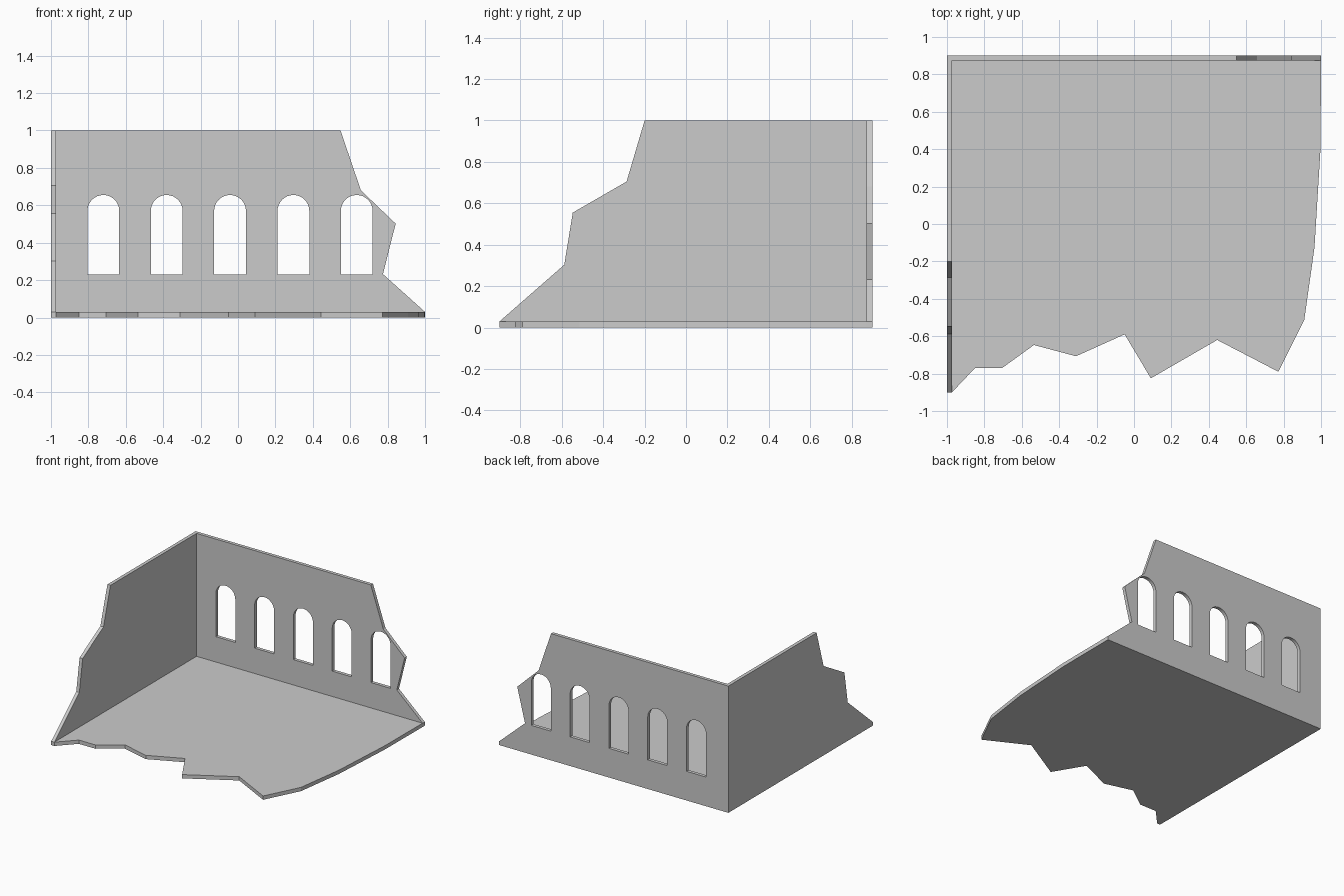
import bpy, bmesh, math
from mathutils import Vector

if "Cube" in bpy.data.objects:
    bpy.data.objects.remove(bpy.data.objects["Cube"])

T = 0.027  # slab thickness


def slab(name, loops, place, depth, hidden=lambda c: False):
    """Fill an outline (with optional holes), extrude it, drop faces buried in joints."""
    bm = bmesh.new()
    edges = []
    for loop in loops:
        vs = [bm.verts.new(place(a, b)) for a, b in loop]
        edges += [bm.edges.new((vs[i - 1], vs[i])) for i in range(len(vs))]
    bmesh.ops.triangle_fill(bm, use_beauty=True, edges=edges)
    res = bmesh.ops.extrude_face_region(bm, geom=bm.faces[:], use_keep_orig=True)
    moved = [g for g in res["geom"] if isinstance(g, bmesh.types.BMVert)]
    bmesh.ops.translate(bm, vec=Vector(depth), verts=moved)
    bmesh.ops.recalc_face_normals(bm, faces=bm.faces[:])
    buried = [f for f in bm.faces if hidden(f.calc_center_median())]
    bmesh.ops.delete(bm, geom=buried, context='FACES_ONLY')
    me = bpy.data.meshes.new(name)
    bm.to_mesh(me)
    bm.free()
    ob = bpy.data.objects.new(name, me)
    bpy.context.collection.objects.link(ob)
    return ob


def arch(cx, half=0.085, sill=0.23, spring=0.57, n=16):
    """Round-headed window outline."""
    pts = [(cx - half, sill), (cx + half, sill)]
    for i in range(n + 1):
        a = math.pi * i / n
        pts.append((cx + half * math.cos(a), spring + half * math.sin(a)))
    return pts


XI, YI = -1 + T, 0.9 - T  # inner wall planes

# floor with a broken front edge and a curved right edge
floor = [(XI, YI), (XI, -0.9), (-0.85, -0.77), (-0.705, -0.77), (-0.535, -0.647),
         (-0.31, -0.707), (-0.05, -0.59), (0.09, -0.825), (0.445, -0.62),
         (0.772, -0.79), (0.91, -0.515), (0.965, -0.125), (0.997, 0.4), (1, YI)]
slab("floor", [floor], lambda x, y: (x, y, 0), (0, 0, 0.03),
     lambda c: abs(c.x - XI) < 1e-4 or abs(c.y - YI) < 1e-4)

# left wall with a crumbling front edge
left = [(0.9, 0), (0.9, 1), (-0.2, 1), (-0.287, 0.705), (-0.547, 0.555),
        (-0.588, 0.303), (-0.9, 0.03), (-0.9, 0)]
slab("left_wall", [left], lambda y, z: (-1, y, z), (T, 0, 0))

# back wall with five arched windows and a crumbling right edge
back = [(XI, 0), (1, 0), (1, 0.03), (0.775, 0.232), (0.843, 0.502),
        (0.657, 0.68), (0.548, 1), (XI, 1)]
windows = [arch(-0.72 + 0.3387 * i) for i in range(5)]
wall = slab("back_wall", [back] + windows, lambda x, z: (x, YI, z), (0, T, 0),
            lambda c: abs(c.x - XI) < 1e-4)

# smooth only the window arches
bpy.context.view_layer.objects.active = wall
wall.select_set(True)
bpy.ops.object.shade_smooth_by_angle(angle=math.radians(13))
